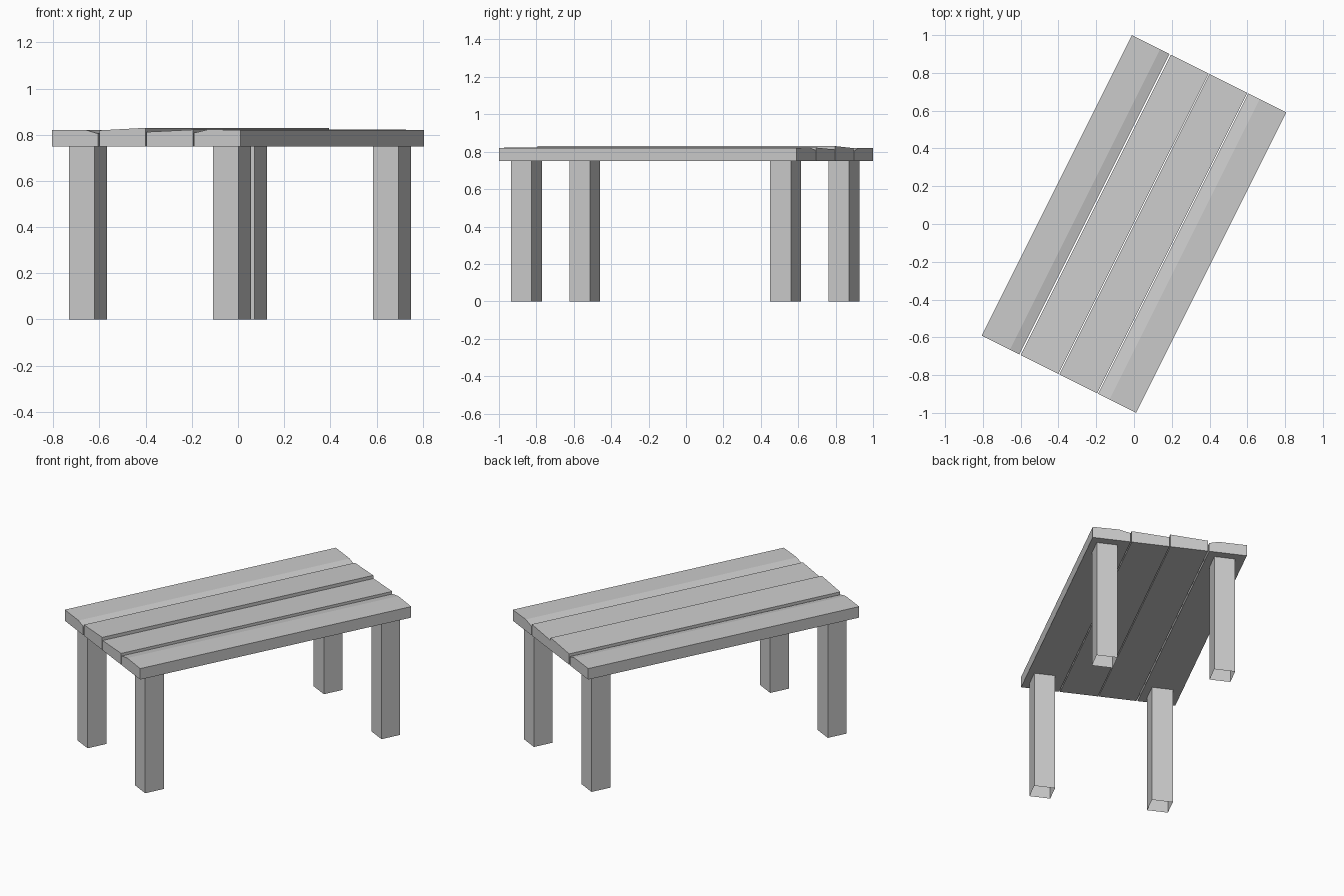
import bpy, bmesh, math
from mathutils import Matrix

if "Cube" in bpy.data.objects:
    bpy.data.objects.remove(bpy.data.objects["Cube"])

ROT = Matrix.Rotation(math.radians(-26.57), 4, 'Z')
HALF_LEN = 0.889
BOTTOM = 0.75


def make_object(name, bm):
    bm.transform(ROT)
    bmesh.ops.recalc_face_normals(bm, faces=bm.faces)
    mesh = bpy.data.meshes.new(name)
    bm.to_mesh(mesh)
    bm.free()
    obj = bpy.data.objects.new(name, mesh)
    bpy.context.collection.objects.link(obj)
    return obj


def plank(name, top):
    """Extrude a plank cross-section along the table; top is a list of (x, z)."""
    profile = [(top[0][0], BOTTOM)] + top + [(top[-1][0], BOTTOM)]
    bm = bmesh.new()
    face = bm.faces.new([bm.verts.new((x, -HALF_LEN, z)) for x, z in profile])
    out = bmesh.ops.extrude_face_region(bm, geom=[face], use_keep_orig=True)
    moved = [g for g in out['geom'] if isinstance(g, bmesh.types.BMVert)]
    bmesh.ops.translate(bm, verts=moved, vec=(0, 2 * HALF_LEN, 0))
    return make_object(name, bm)


def leg(name, x, y, width=0.123):
    """Square leg, open at its ends."""
    bm = bmesh.new()
    mat = Matrix.Translation((x, y, BOTTOM / 2)) @ Matrix.Diagonal((width, width, BOTTOM, 1))
    bmesh.ops.create_cube(bm, size=1, matrix=mat)
    bm.normal_update()
    caps = [f for f in bm.faces if abs(f.normal.z) > 0.9]
    bmesh.ops.delete(bm, geom=caps, context='FACES_ONLY')
    return make_object(name, bm)


# Four table-top planks with uneven, worn tops
plank("plank_left", [(-0.457, 0.82), (-0.29, 0.82), (-0.234, 0.805)])
plank("plank_mid_left", [(-0.226, 0.819), (-0.003, 0.83)])
plank("plank_mid_right", [(0.002, 0.812), (0.226, 0.822)])
plank("plank_right", [(0.232, 0.808), (0.30, 0.823), (0.457, 0.82)])

# Four legs
for side, sx in (("left", -1), ("right", 1)):
    for end, sy in (("front", -1), ("back", 1)):
        leg(f"{end}_{side}_leg", 0.01 + sx * 0.349, sy * 0.775)
